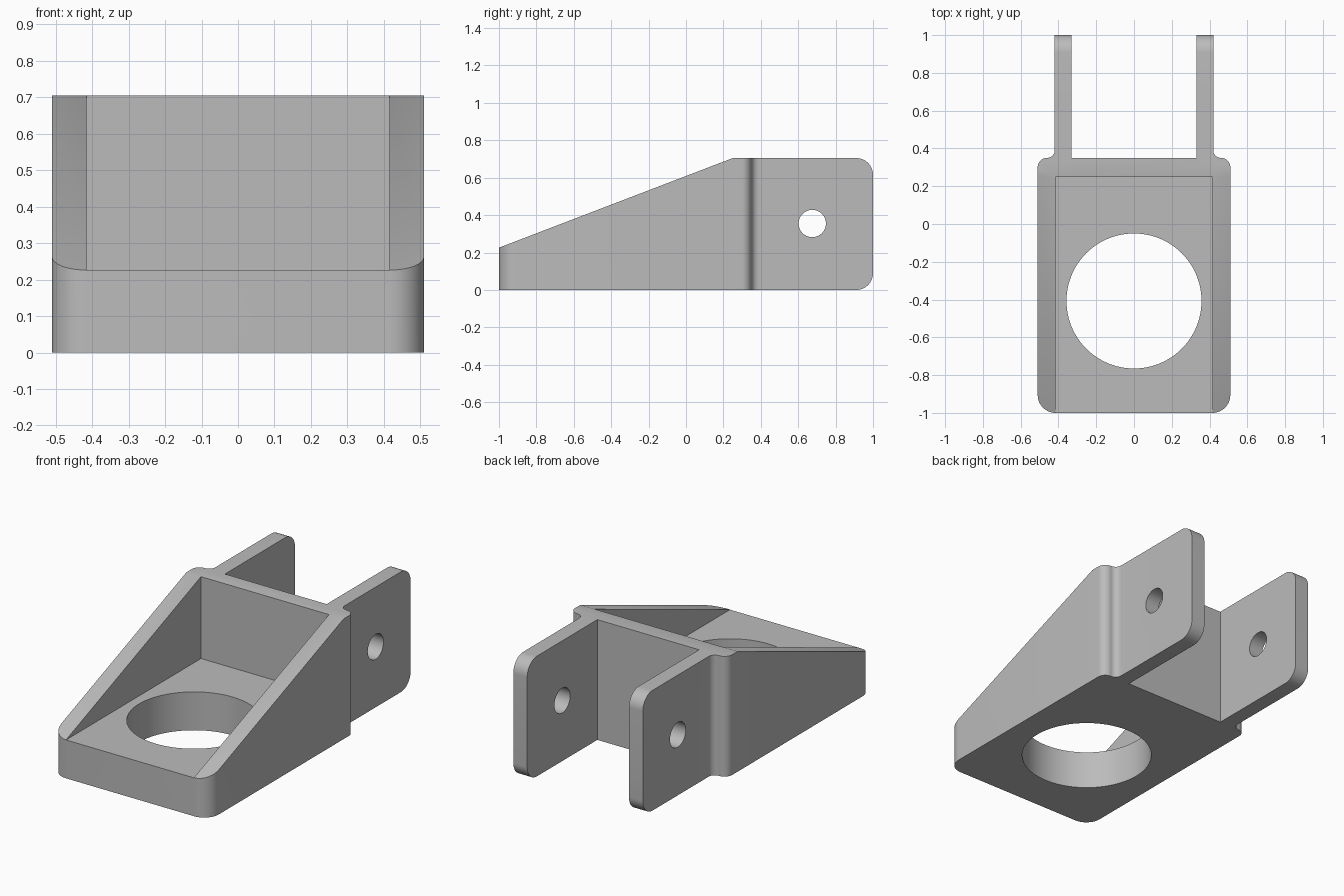
import bpy, bmesh, math
from mathutils import Vector

if "Cube" in bpy.data.objects:
    bpy.data.objects.remove(bpy.data.objects["Cube"])

grey = bpy.data.materials.new("plain grey")
grey.diffuse_color = (0.5, 0.5, 0.5, 1)
grey.use_nodes = True
grey.node_tree.nodes["Principled BSDF"].inputs["Base Color"].default_value = grey.diffuse_color


def arc(cx, cy, r, a0, a1, n=12):
    """Points along an arc, angles in degrees."""
    return [(cx + r * math.cos(math.radians(a0 + (a1 - a0) * i / n)),
             cy + r * math.sin(math.radians(a0 + (a1 - a0) * i / n))) for i in range(n + 1)]


def prism(name, pts, axis, lo, hi):
    """Extrude a 2D profile: axis z uses (x, y), axis x uses (y, z)."""
    place = (lambda p, d: (p[0], p[1], d)) if axis == "z" else (lambda p, d: (d, p[0], p[1]))
    bm = bmesh.new()
    face = bm.faces.new([bm.verts.new(place(p, lo)) for p in pts])
    out = bmesh.ops.extrude_face_region(bm, geom=[face])
    move = Vector(place((0, 0), hi - lo))
    bmesh.ops.translate(bm, vec=move, verts=[g for g in out["geom"] if isinstance(g, bmesh.types.BMVert)])
    bmesh.ops.recalc_face_normals(bm, faces=bm.faces)
    me = bpy.data.meshes.new(name)
    bm.to_mesh(me)
    bm.free()
    me.materials.append(grey)
    ob = bpy.data.objects.new(name, me)
    bpy.context.collection.objects.link(ob)
    return ob


def boolean(target, tool, op):
    tool.hide_render = True
    mod = target.modifiers.new(tool.name, "BOOLEAN")
    mod.object, mod.operation, mod.solver = tool, op, "EXACT"
    bpy.context.view_layer.objects.active = target
    bpy.ops.object.modifier_apply(modifier=mod.name)
    bpy.data.objects.remove(tool)


H = 0.705

# plan outline: rounded base with two rear arms, right half then mirrored
half = arc(0.415, -0.905, 0.095, -90, 0)
half += arc(0.46, 0.30, 0.05, 0, 90)
half += arc(0.46, 0.39, 0.04, 270, 180)
half += [(0.42, 1.0), (0.33, 1.0), (0.33, 0.35)]
bracket = prism("bracket", half + [(-x, y) for x, y in reversed(half)], "z", 0, H)

# sloped shoulder and rounded arm ends, trimmed by the side profile
slope = (H - 0.226) / 1.25
side = [(-1.1, -0.1), (0.7, -0.1), (0.7, 0)] + arc(0.91, 0.09, 0.09, -90, 0)
side += arc(0.91, H - 0.09, 0.09, 0, 90)
side += [(0.7, H), (0.7, H + 0.0)][:1] + [(0.25, H), (-1.1, 0.226 - 0.1 * slope)]
boolean(bracket, prism("side_trim", side, "x", -0.7, 0.7), "INTERSECT")

# open pocket between the side walls
pocket = [(-0.415, -1.1), (0.415, -1.1), (0.415, 0.25), (-0.415, 0.25)]
boolean(bracket, prism("pocket_cutter", pocket, "z", 0.225, 1), "DIFFERENCE")

# large floor hole and the pin holes through both arms
boolean(bracket, prism("floor_hole", arc(0, -0.4075, 0.3575, 0, 360, 96)[:-1], "z", -0.2, 0.5), "DIFFERENCE")
boolean(bracket, prism("pin_hole", arc(0.675, 0.355, 0.073, 0, 360, 48)[:-1], "x", -0.7, 0.7), "DIFFERENCE")

bracket.select_set(True)
bpy.context.view_layer.objects.active = bracket
bpy.ops.object.shade_smooth_by_angle(angle=math.radians(25))
